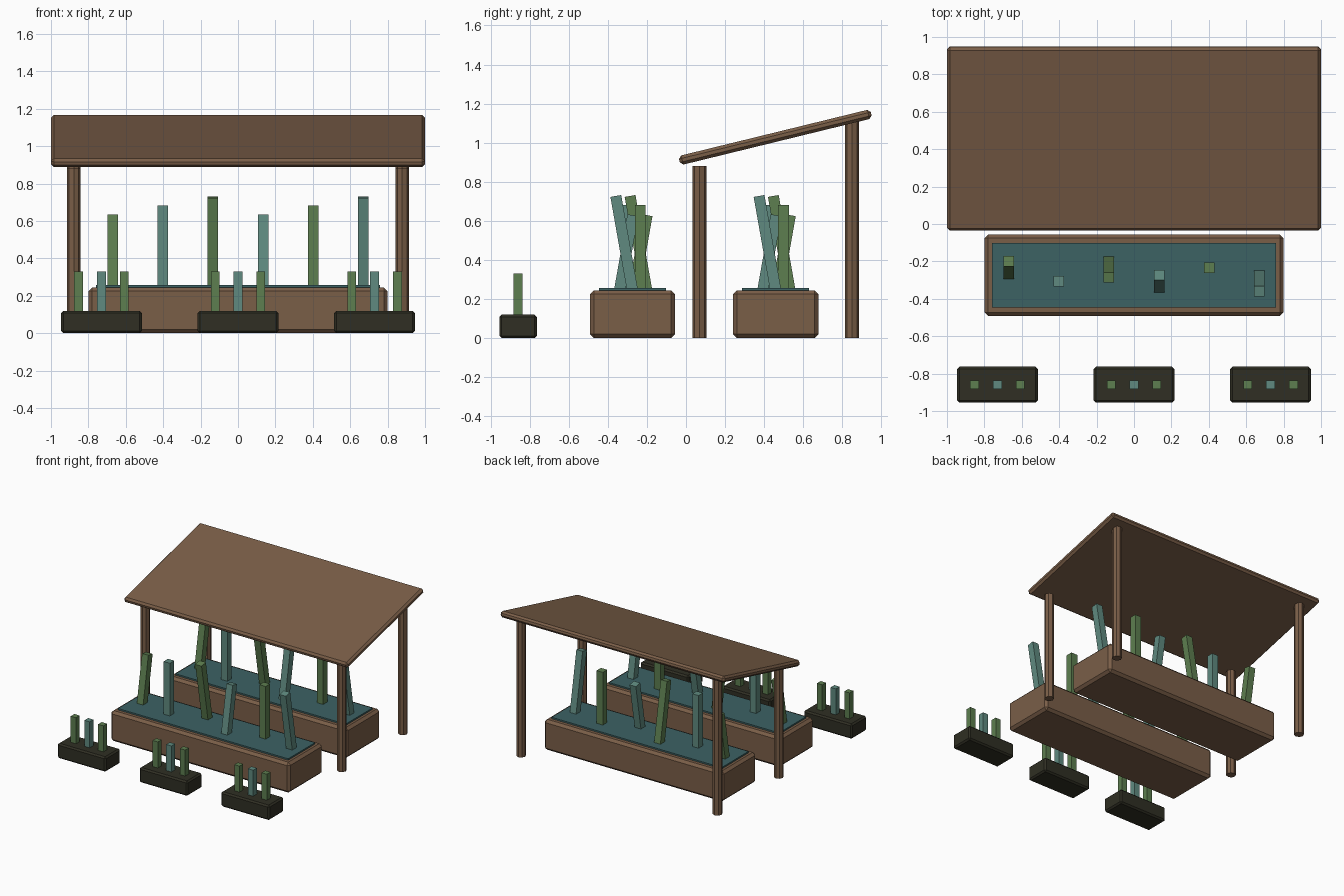
import bpy, bmesh
from mathutils import Matrix

if "Cube" in bpy.data.objects:
    bpy.data.objects.remove(bpy.data.objects["Cube"])


def material(name, rgb):
    m = bpy.data.materials.new(name)
    m.diffuse_color = (*rgb, 1)
    m.use_nodes = True
    m.node_tree.nodes["Principled BSDF"].inputs["Base Color"].default_value = m.diffuse_color
    return m


WOOD = material("brown wood", (0.195, 0.112, 0.064))
SURFACE = material("deep teal", (0.046, 0.122, 0.127))
GREEN = material("leaf green", (0.110, 0.210, 0.080))
TEAL = material("pale teal", (0.115, 0.255, 0.215))
DARK = material("dark planter", (0.029, 0.028, 0.017))


def finish(bm, name, mat, loc, tilt):
    me = bpy.data.meshes.new(name)
    bm.to_mesh(me)
    bm.free()
    me.materials.append(mat)
    ob = bpy.data.objects.new(name, me)
    ob.location = loc
    ob.rotation_euler.x = tilt
    bpy.context.collection.objects.link(ob)
    return ob


def box(name, mat, size, loc, bevel=0, tilt=0):
    bm = bmesh.new()
    bmesh.ops.create_cube(bm, size=1, matrix=Matrix.Diagonal((*size, 1)))
    if bevel:
        bmesh.ops.bevel(bm, geom=bm.edges[:], offset=bevel, segments=1,
                        affect='EDGES')
    return finish(bm, name, mat, loc, tilt)


def post(name, x, y, height, radius=0.036):
    bm = bmesh.new()
    bmesh.ops.create_cone(bm, cap_ends=True, segments=8, radius1=radius,
                          radius2=radius, depth=height)
    return finish(bm, name, WOOD, (x, y, height / 2), 0)


# Sloping roof on four octagonal posts
box("roof", WOOD, (2, 1.01, 0.048), (0, 0.457, 1.028), 0.015, 0.24)
for side, x in (("left", -0.877), ("right", 0.877)):
    post(f"front_post_{side}", x, 0.07, 0.88)
    post(f"back_post_{side}", x, 0.85, 1.11)

# Two raised beds with stems that lean back, upright and forward in turn
for bed, y in (("front", -0.274), ("back", 0.459)):
    box(f"{bed}_bed", WOOD, (1.6, 0.436, 0.245), (0, y, 0.1225), 0.02)
    box(f"{bed}_bed_surface", SURFACE, (1.52, 0.343, 0.03), (0, y, 0.242))
    for i in range(6):
        lean = (-0.175, 0, 0.175)[i % 3]
        offset = -0.033 if i % 2 else 0.04
        box(f"{bed}_bed_stem_{i + 1}", TEAL if i % 2 else GREEN,
            (0.056, 0.056, 0.4 + 0.1 * (i % 3)),
            (-0.67 + 0.268 * i, y + offset, 0.432), tilt=lean)

# Three small planters in front, each with three sprouts
for p, x in enumerate((-0.73, 0, 0.73), 1):
    box(f"planter_{p}", DARK, (0.432, 0.192, 0.12), (x, -0.859, 0.06), 0.012)
    for s in (-1, 0, 1):
        box(f"planter_{p}_sprout_{s + 2}", GREEN if s else TEAL,
            (0.047, 0.047, 0.22), (x + 0.122 * s, -0.859, 0.22))
